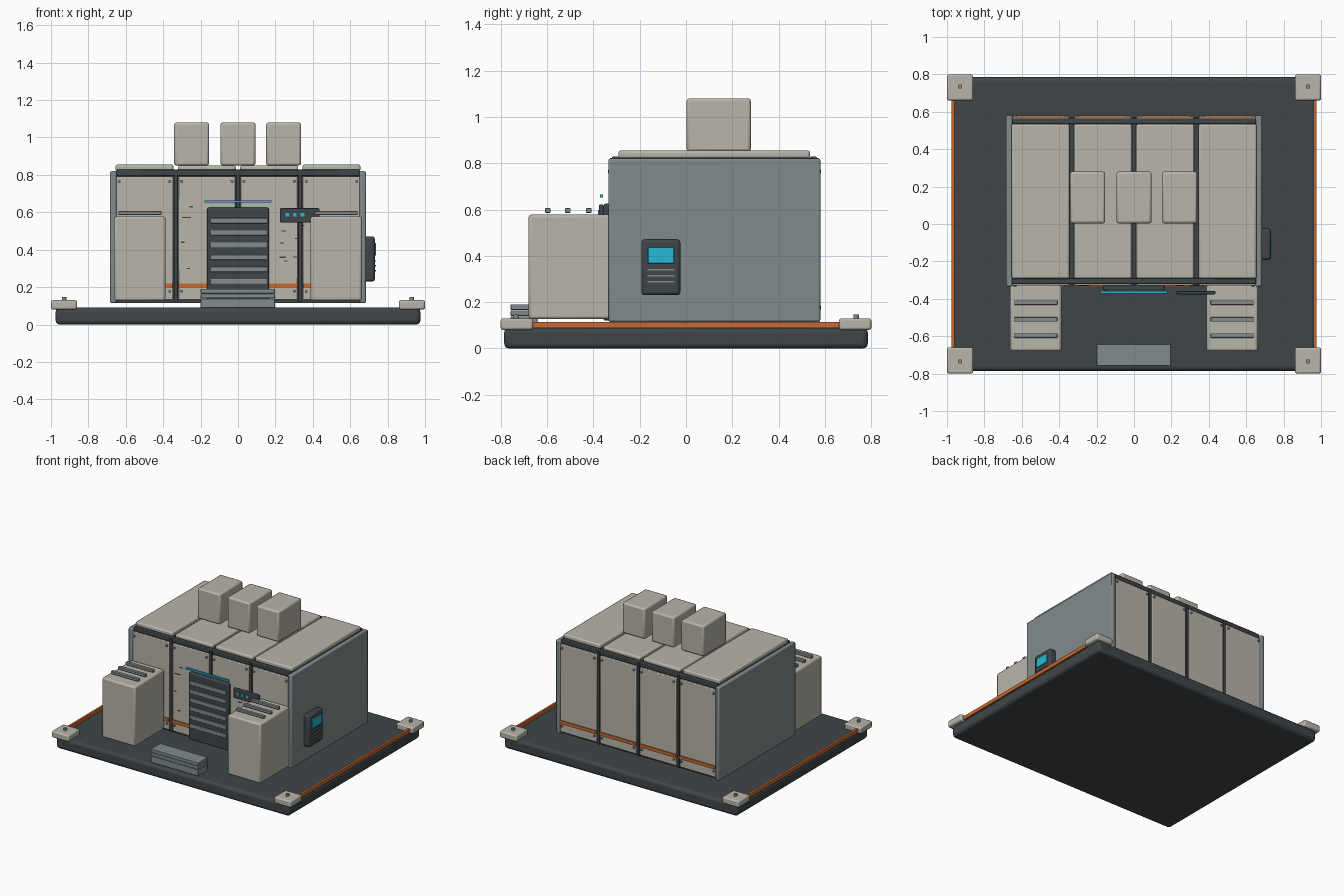
import bpy

if "Cube" in bpy.data.objects:
    bpy.data.objects.remove(bpy.data.objects["Cube"])


def mat(name, r, g, b):
    m = bpy.data.materials.new(name)
    m.diffuse_color = (r, g, b, 1)
    m.use_nodes = True
    m.node_tree.nodes["Principled BSDF"].inputs["Base Color"].default_value = m.diffuse_color
    return m


CREAM = mat("cream", 0.48, 0.46, 0.40)
STEEL = mat("steel", 0.22, 0.26, 0.27)
DARK = mat("dark", 0.05, 0.06, 0.065)
ORANGE = mat("orange", 0.58, 0.14, 0.03)
CYAN = mat("cyan", 0.02, 0.48, 0.68)


def finish(ob, name, m, bevel, segs=2):
    ob.name = name
    ob.data.materials.append(m)
    if bevel:
        mod = ob.modifiers.new("bevel", 'BEVEL')
        mod.width, mod.segments = bevel, segs
        bpy.ops.object.shade_smooth_by_angle(angle=0.6)
    return ob


def box(name, x, y, z, m, bevel=0.0, segs=2):
    """Box from (min, max) pairs on each axis."""
    bpy.ops.mesh.primitive_cube_add(size=1, location=[sum(p) / 2 for p in (x, y, z)])
    ob = bpy.context.object
    ob.scale = [p[1] - p[0] for p in (x, y, z)]
    bpy.ops.object.transform_apply(location=False, rotation=False, scale=True)
    return finish(ob, name, m, bevel, segs)


def bolt(name, loc, r, depth, along_y=False):
    bpy.ops.mesh.primitive_cylinder_add(vertices=12, radius=r, depth=depth, location=loc,
                                        rotation=(1.5708 if along_y else 0, 0, 0))
    finish(bpy.context.object, name, STEEL, 0)


def mid(c, w):
    return (c - w / 2, c + w / 2)


# Base slab, corner feet with bolts, orange edge strips
box("base_slab", (-.975, .975), (-.785, .785), (0, .09), DARK, .022, 3)
for sx in (-1, 1):
    for sy in (-1, 1):
        box("corner_block", mid(sx * .93, .14), mid(sy * .73, .14), (.08, .13), CREAM, .01)
        bolt("corner_bolt", (sx * .93, sy * .735, .137), .012, .02)
    box("edge_strip", mid(sx * .968, .016), (-.69, .69), (.088, .115), ORANGE)

# Main hall: dark core, side walls, rails
box("hall_core", (-.655, .655), (-.312, .557), (.115, .822), DARK)
for sx in (-1, 1):
    box("side_wall", mid(sx * .667, .034), (-.335, .58), (.115, .82), STEEL, .008)
for y in (-.305, .55):
    box("top_rail", (-.65, .65), mid(y, .03), (.795, .828), DARK, .005)

# Wall panels with orange trim and bolts, front and back; roof panels
for i, cx in enumerate((-.5, -.167, .167, .5)):
    for sy, face in ((-1, -.328), (1, .573)):
        box("wall_panel", mid(cx, .305), sorted((face, face - sy * .025)), (.13, .792), CREAM, .005)
        box("wall_trim", mid(cx, .3), mid(face + sy * .002, .012), (.195, .22), ORANGE)
        for bx in (-.135, .135):
            for bz in (.177, .765):
                bolt("panel_bolt", (cx + bx, face + sy * .003, bz), .008, .012, True)
    top = .855 if i in (0, 3) else .85
    box("roof_panel", mid(cx, .31), (-.292, .535), (.82, top), CREAM, .01)
for cx in (-.333, 0, .333):
    for y in (-.318, .563):
        box("wall_post", mid(cx, .018), mid(y, .02), (.12, .822), DARK)

# Roof units
for cx in (-.248, 0, .244):
    box("roof_unit", mid(cx, .187), (.003, .28), (.85, 1.08), CREAM, .012)

# Front cabinets with vent bars on top
for sx in (-1, 1):
    box("front_cabinet", mid(sx * .525, .275), (-.68, -.325), (.127, .578), CREAM, .012)
    for y in (-.42, -.51, -.597):
        box("cabinet_vent", mid(sx * .525, .23), mid(y, .024), (.586, .606), STEEL, .003)

# Shutter door and light bar
box("door_frame", mid(0, .33), (-.356, -.318), (.12, .625), DARK, .008)
for i in range(6):
    box("door_slat", mid(.003, .305), (-.362, -.345), mid(.555 - i * .065, .028), STEEL, .003)
box("door_light", mid(0, .36), (-.371, -.358), mid(.658, .012), CYAN)

# Front sign panel with indicator lights
box("status_panel", (.225, .435), (-.376, -.357), (.545, .622), DARK, .005)
for x in (.264, .304, .345):
    box("status_light", mid(x, .02), (-.381, -.37), mid(.587, .02), CYAN)

# Small marks scattered on the front panels
for x, z, w in ((-.275, .572, .05), (-.295, .44, .02), (-.265, .3, .015), (.245, .5, .025),
                (.235, .436, .02), (.24, .36, .035), (.315, .362, .04), (.255, .34, .02),
                (.325, .215, .03), (.315, .46, .02), (.34, .53, .03), (-.25, .63, .02)):
    box("wear_mark", mid(x, w), (-.331, -.324), mid(z, .006), DARK)

# Entry steps
for i in range(3):
    box("entry_step", (-.2, .198), (-.757, -.642), (.09 if i == 0 else .115 + i * .026, .139 + i * .026), STEEL, .003)

# Control box on the right wall
box("control_box", (.675, .732), (-.193, -.024), (.23, .472), DARK, .014)
box("control_screen", (.722, .739), (-.164, -.052), (.368, .437), CYAN, .002)
for z in (.34, .314, .288):
    box("control_slot", (.725, .738), (-.167, -.05), mid(z, .007), STEEL)
